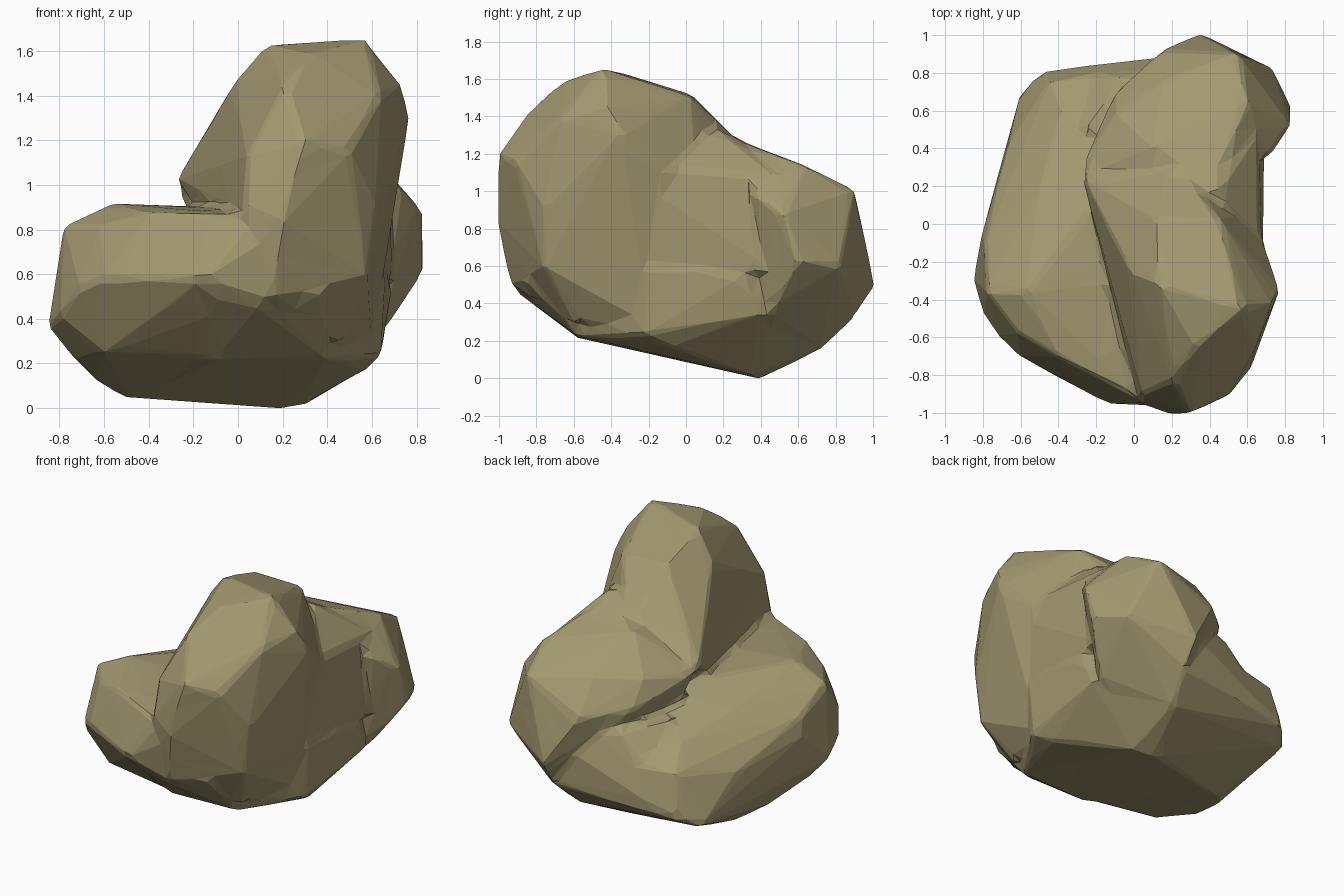
import bpy
import bmesh

default_cube = bpy.data.objects.get("Cube")
if default_cube:
    bpy.data.objects.remove(default_cube, do_unlink=True)

# Single stone colour
stone = bpy.data.materials.new("sandy_stone")
stone.use_nodes = True
stone.diffuse_color = (0.37, 0.32, 0.165, 1.0)
shader = stone.node_tree.nodes["Principled BSDF"]
shader.inputs["Base Color"].default_value = stone.diffuse_color
shader.inputs["Roughness"].default_value = 0.9


def make_lump(name, corners):
    """Wrap a convex, flat-faced lump of rock around its corner points."""
    bm = bmesh.new()
    for corner in corners:
        bm.verts.new(corner)
    hull = bmesh.ops.convex_hull(bm, input=bm.verts)
    loose = [v for v in hull["geom_interior"] if isinstance(v, bmesh.types.BMVert)]
    bmesh.ops.delete(bm, geom=loose, context="VERTS")
    bmesh.ops.recalc_face_normals(bm, faces=bm.faces)
    mesh = bpy.data.meshes.new(name)
    bm.to_mesh(mesh)
    bm.free()
    mesh.materials.append(stone)
    lump = bpy.data.objects.new(name, mesh)
    bpy.context.collection.objects.link(lump)
    return lump


def apply_modifier(obj, kind, **settings):
    """Add a modifier with the given settings and apply it at once."""
    bpy.ops.object.select_all(action="DESELECT")
    bpy.context.view_layer.objects.active = obj
    obj.select_set(True)
    modifier = obj.modifiers.new(kind.lower(), kind)
    for key, value in settings.items():
        setattr(modifier, key, value)
    bpy.ops.object.modifier_apply(modifier=modifier.name)


# Broad underside and middle of the rock
rock = make_lump("rock", [
    (.17, .4, 0), (.3, .35, .02), (-.5, .2, .05), (.57, -.08, .17), (.64, -.2, .24),
    (.4, -.58, .23), (-.1, -.58, .22), (.1, -.9, .46), (.3, .72, .16), (.66, .4, .35),
    (.69, .3, .55), (.35, .9, .33), (-.49, .81, .28), (-.59, .7, .22), (-.05, .78, .74),
    (.3, .9, .6), (-.1, -.9, .5), (.66, -.2, .6), (-.25, .5, .78),
])

# Tall lump leaning over the front
tall_lump = make_lump("tall_lump", [
    (.57, -.45, 1.66), (.13, -.32, 1.63), (.32, -.66, 1.59), (.21, -.83, 1.45),
    (.3, -1, 1.2), (.2, -1.01, .85), (.5, -.91, 1.16), (.64, -.66, 1.4), (.77, -.35, 1.32),
    (.73, -.42, 1.45), (.67, -.5, .9), (.62, -.76, .9), (.58, -.76, .6), (.03, -.95, .9),
    (.04, -.9, 1.13), (-.02, -.25, 1.46), (-.1, .05, 1.22), (.12, .03, 1.52),
    (.45, .03, 1.51), (.64, .05, 1), (.45, -.6, .3), (.6, -.2, .3), (.15, -.94, .5),
    (-.1, -.2, .8), (.2, .35, 1.2), (-.28, .27, 1.02),
])

# Lower lump at the back
back_lump = make_lump("back_lump", [
    (.83, .52, .88), (.84, .6, .63), (.74, .38, .98), (.74, .82, .6), (.55, .9, 1.01),
    (.6, .64, 1.14), (.35, 1.01, .5), (.15, .92, .82), (.15, .75, 1.05), (.1, .4, 1.23),
    (.42, .2, 1.3), (-.28, .3, 1), (-.1, .7, .86), (-.1, .58, 1.04), (.17, .4, .02),
    (.3, .72, .16), (.35, .9, .33), (.66, .45, .35), (.1, .1, 1.2),
])

# Saddle filling the waist between the two high lumps
saddle = make_lump("saddle", [
    (.68, -.4, 1.15), (.66, 0, 1.1), (.67, .15, 1.04), (.54, .2, 1.2), (.66, .5, 1.08),
    (.66, .05, .8), (.64, -.35, .65), (.69, .5, .56), (.2, .18, 1.34), (.45, .18, 1.33),
    (0, 0, 1.2), (0, 0, .6), (.3, .6, .6), (.3, .6, 1.12), (.67, .1, .65),
])

# Shelf along one side, high at the front and falling towards the back
side_shelf = make_lump("side_shelf", [
    (-.78, -.36, .82), (-.79, -.1, .71), (-.57, -.36, .92), (-.56, -.06, .82),
    (-.5, .18, .79), (-.4, -.7, .88), (-.62, -.57, .82), (.04, -.93, .87), (0, -.3, .9),
    (-.1, .25, .87), (-.85, -.3, .37), (-.81, -.07, .58), (-.8, -.47, .42),
    (-.71, -.61, .54), (-.6, -.71, .58), (-.15, -.95, .58), (-.73, -.25, .22),
    (-.63, .02, .12), (-.5, .2, .05), (-.6, -.5, .25), (0, -.58, .22), (.4, -.58, .24),
    (.18, -.97, .84), (.38, -.85, .52), (.1, -.92, .49), (-.67, .41, .5),
    (-.49, .81, .28), (-.6, .7, .22), (-.45, .75, .55), (-.2, .8, .56), (-.38, .6, .69),
])

# Fuse the lumps into one stone
for lump in (tall_lump, back_lump, saddle, side_shelf):
    apply_modifier(rock, "BOOLEAN", object=lump, operation="UNION", solver="EXACT")
    bpy.data.objects.remove(lump, do_unlink=True)

# Weather the joints, then chip the surface back to broad facets
apply_modifier(rock, "REMESH", mode="VOXEL", voxel_size=0.025)
apply_modifier(rock, "SMOOTH", factor=0.5, iterations=5)
apply_modifier(rock, "DECIMATE", ratio=0.018)

# Settle the stone on the ground
ground = min(v.co.z for v in rock.data.vertices)
for v in rock.data.vertices:
    v.co.z -= ground

rock.data.materials.clear()
rock.data.materials.append(stone)
for face in rock.data.polygons:
    face.use_smooth = False
    face.material_index = 0
